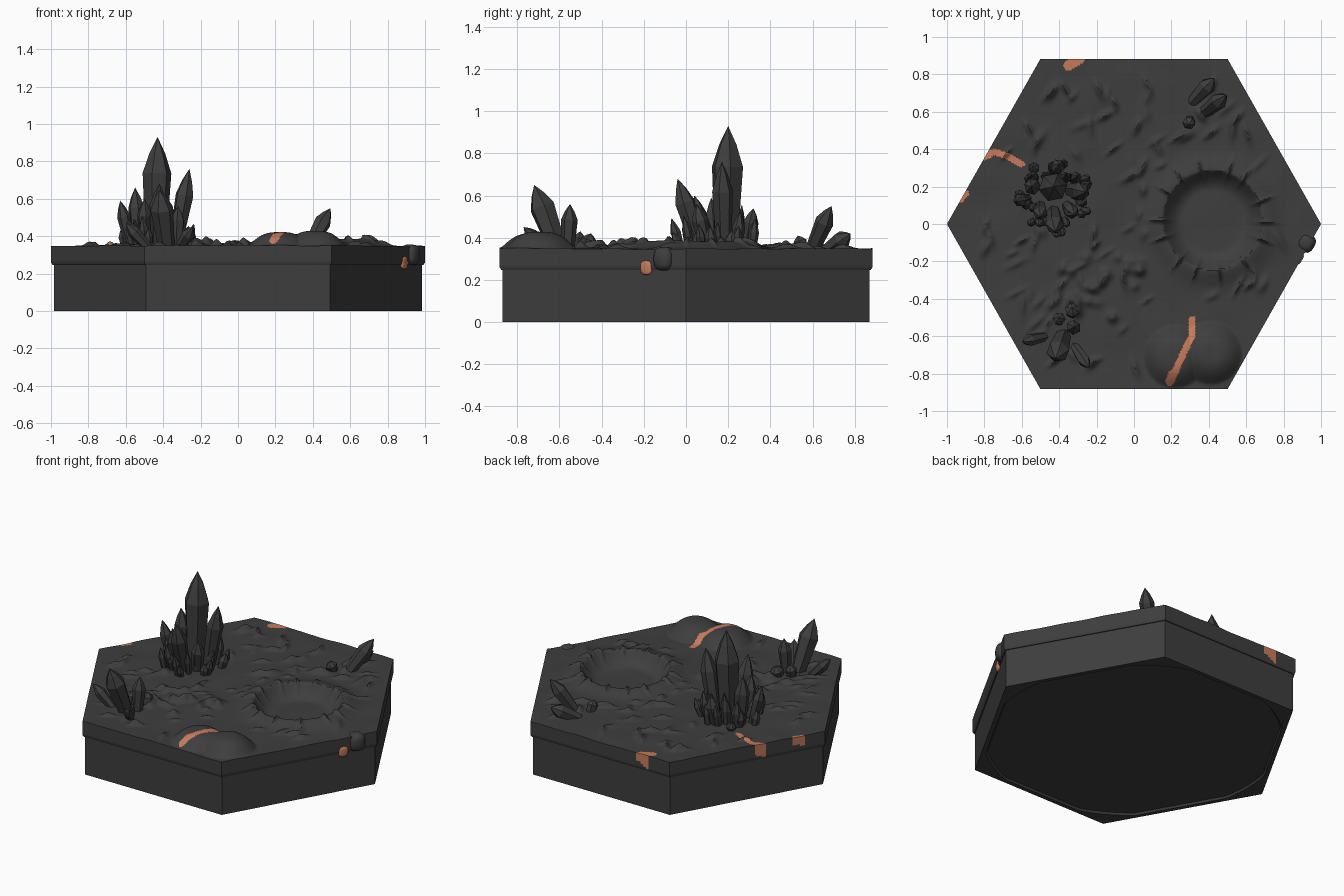
import bpy, bmesh, math, random
from mathutils import Vector, Matrix, noise

if "Cube" in bpy.data.objects:
    bpy.data.objects.remove(bpy.data.objects["Cube"])

random.seed(7)
YS = 1.02          # hexagon is slightly stretched along y


def material(name, col):
    m = bpy.data.materials.new(name)
    m.diffuse_color = (*col, 1)
    m.use_nodes = True
    m.node_tree.nodes["Principled BSDF"].inputs["Base Color"].default_value = m.diffuse_color
    return m


ROCK = material("dark rock", (0.048, 0.048, 0.048))
LAVA = material("orange lava", (0.58, 0.2, 0.105))


def make(name, verts, faces, mats, smooth=None):
    me = bpy.data.meshes.new(name)
    me.from_pydata(verts, [], faces)
    for m in mats:
        me.materials.append(m)
    ob = bpy.data.objects.new(name, me)
    bpy.context.collection.objects.link(ob)
    if smooth:
        bpy.ops.object.select_all(action='DESELECT')
        ob.select_set(True)
        bpy.context.view_layer.objects.active = ob
        bpy.ops.object.shade_smooth_by_angle(angle=math.radians(smooth))
    return ob


# ---- lower hexagonal body with a shallow rounded recess underneath
def hex_r(a, r):
    return r * math.cos(math.pi / 6) / math.cos(a % (math.pi / 3) - math.pi / 6)


M = 96
verts, faces = [], []
for z, r, cap in ((0.255, 0.985, 9), (0, 0.985, 9), (0, 0.955, 0.875), (0.012, 0.945, 0.865)):
    for i in range(M):
        a = 2 * math.pi * i / M + 1e-9
        q = min(hex_r(a, r), cap)
        verts.append((q * math.cos(a), q * math.sin(a) * YS, z))
for k in range(3):
    for i in range(M):
        j = (i + 1) % M
        faces.append((k * M + i, (k + 1) * M + i, (k + 1) * M + j, k * M + j))
faces += [tuple(range(M)), tuple(reversed(range(3 * M, 4 * M)))]
make("tile_body", verts, faces, [ROCK], 30)

# ---- terrain height: crater, mound, scattered ridges
CX, CY, CR = 0.42, 0.02, 0.265
bumps = []   # x, y, direction, length, width, height
for i in range(14):                                   # ridges across the crater rim
    a = 2 * math.pi * (i + random.uniform(-.25, .25)) / 14
    r = CR + 0.02
    bumps.append((CX + r * math.cos(a), CY + r * math.sin(a), a, 0.05, 0.009, 0.022))
while len(bumps) < 95:                                # loose shards
    x, y = random.uniform(-.8, .85), random.uniform(-.78, .78)
    if (abs(x) + abs(y) * 0.57 > 0.9 or math.hypot(x - CX, y - CY) < 0.37
            or math.hypot(x + .43, y - .16) < .2 or (x > .05 and y < -.5)):
        continue
    bumps.append((x, y, random.uniform(0.4, 2.2), random.uniform(.03, .06),
                  random.uniform(.012, .022), random.uniform(.012, .028)))
for i in range(22):                                   # round pebbles in the middle
    bumps.append((random.uniform(-.35, .05), random.uniform(-.5, -.15), 0,
                  random.uniform(.02, .035), .025, random.uniform(.015, .035)))


def lobe(x, y, cx, cy, r, h):
    d = min(1, math.hypot(x - cx, y - cy) / r)
    return h * (1 - d ** 3) ** 1.3


def height(x, y):
    z = 0.348 + 0.008 * noise.noise(Vector((x * 5, y * 5, 0)))
    d = math.hypot(x - CX, y - CY)
    if d < CR:                                        # bowl
        z += 0.035 - 0.085 * (1 - max(0, (d - .16) / (CR - .16)) ** 2)
    else:                                             # outer rim slope
        z += 0.035 * math.exp(-((d - CR) / 0.08) ** 2)
    z += max(lobe(x, y, .22, -.71, .17, .075), lobe(x, y, .41, -.69, .17, .08))
    for bx, by, a, l, w, h in bumps:
        dx, dy = x - bx, y - by
        if abs(dx) < .14 and abs(dy) < .14:
            c, s = math.cos(a), math.sin(a)
            u, v = (dx * c + dy * s) / l, (dy * c - dx * s) / w
            z += h * math.exp(-u * u - v * v)
    return z


# lava streaks: path points and half width
STREAKS = [
    ([(.312, -.51), (.31, -.6), (.25, -.72), (.2, -.84)], .018),
    ([(.21, -.80), (.19, -.84)], .024),
    ([(-.6, .32), (-.67, .36), (-.74, .385), (-.82, .375)], .017),
    ([(-.78, .375), (-.82, .36)], .025),
    ([(-.29, .885), (-.35, .85)], .028),
    ([(-.93, .13), (-.9, .165)], .018),
]


def in_lava(p):
    if p.z < 0.275 + 0.02 * math.sin(40 * p.x):
        return False
    q = Vector((p.x, p.y))
    for pts, w in STREAKS:
        for a, b in zip(pts, pts[1:]):
            a, b = Vector(a), Vector(b)
            t = max(0, min(1, (q - a).dot(b - a) / (b - a).length_squared))
            if (q - a.lerp(b, t)).length < w:
                return True
    return False


# ---- top slab: triangulated hexagon with walls
N, ROWS = 100, 8
corner = [Vector((math.cos(i * math.pi / 3), math.sin(i * math.pi / 3) * YS)) for i in range(6)]


def idx(k, i):
    return 0 if k == 0 else 1 + 3 * k * (k - 1) + i % (6 * k)


verts, faces = [(0, 0, height(0, 0))], []
for k in range(1, N + 1):
    for s in range(6):
        for j in range(k):
            p = corner[s].lerp(corner[(s + 1) % 6], j / k) * (k / N)
            verts.append((p.x, p.y, height(p.x, p.y)))
            a, b, c = idx(k, s * k + j), idx(k, s * k + j + 1), idx(k - 1, s * (k - 1) + j)
            faces.append((a, b, c))
            if j < k - 1:
                faces.append((c, b, idx(k - 1, s * (k - 1) + j + 1)))
rim = [idx(N, i) for i in range(6 * N)]
for row in range(1, ROWS + 1):
    new = []
    for i in range(6 * N):
        x, y, z = verts[idx(N, i)]
        f = 0.992 if row == ROWS else 1               # small bevel at the lower lip
        new.append(len(verts))
        verts.append((x * f, y * f, z + (0.247 - z) * row / ROWS))
    for i in range(6 * N):
        j = (i + 1) % (6 * N)
        faces.append((rim[i], new[i], new[j], rim[j]))
    rim = new
faces.append(tuple(reversed(rim)))
terrain = make("terrain_slab", verts, faces, [ROCK, LAVA], 40)
for f in terrain.data.polygons:
    f.material_index = int(in_lava(f.center))


# ---- crystals: six-sided, widening to a shoulder and then pointed
def crystal(name, base, tip, r, shoulder=0.68):
    a, b = Vector((*base, 0.325)), Vector(tip)
    rot = (b - a).to_track_quat('Z', 'Y').to_matrix()
    L, turn = (b - a).length, random.uniform(0, 1)
    v = []
    for t, s in ((0, .7), (shoulder, 1), (shoulder + (1 - shoulder) * .55, .55)):
        for i in range(6):
            g = turn + i * math.pi / 3
            v.append(a + rot @ Vector((r * s * math.cos(g), r * s * math.sin(g), t * L)))
    v.append(b)
    f = [tuple(reversed(range(6)))]
    for i in range(6):
        j = (i + 1) % 6
        f += [(i, j, 6 + j, 6 + i), (6 + i, 6 + j, 12 + j, 12 + i), (12 + i, 12 + j, 18)]
    make(name, v, f, [ROCK])


CLUSTERS = {
    "main_crystal": [
        ((-.44, .19), (-.43, .2, .93), .078), ((-.34, .18), (-.26, .17, .76), .05),
        ((-.43, .07), (-.42, -.04, .68), .05), ((-.53, .2), (-.55, .2, .66), .045),
        ((-.57, .14), (-.63, .12, .59), .036), ((-.5, .1), (-.5, .04, .6), .04),
        ((-.42, .28), (-.4, .32, .54), .04), ((-.36, .1), (-.32, .05, .56), .04)],
    "front_left_crystal": [
        ((-.38, -.6), (-.42, -.72, .65), .062), ((-.33, -.56), (-.32, -.55, .56), .04),
        ((-.47, -.6), (-.6, -.63, .47), .034), ((-.32, -.65), (-.24, -.77, .45), .034),
        ((-.33, -.48), (-.33, -.45, .42), .04), ((-.4, -.52), (-.4, -.5, .43), .035)],
    "back_right_crystal": [
        ((.37, .59), (.495, .69, .55), .045), ((.31, .65), (.43, .78, .42), .045),
        ((.3, .56), (.29, .53, .41), .035)],
}
for name, items in CLUSTERS.items():
    for i, (b, t, r) in enumerate(items):
        crystal(f"{name}_{i + 1}", b, t, r)
for i in range(30):                                   # small shards round the main cluster
    a = i * 2.4
    d = 0.1 + 0.07 * (i % 3) / 2
    o = d + random.uniform(.015, .05)
    crystal(f"small_shard_{i + 1}", (-.43 + d * math.cos(a), .15 + d * math.sin(a)),
            (-.43 + o * math.cos(a), .15 + o * math.sin(a),
             random.uniform(.46, .56) - .06 * (i % 3) / 2), random.uniform(.022, .032), .6)


# ---- rock lump on the right edge and the lava drip beside it
def blob(name, loc, scale, mat, turn):
    bm = bmesh.new()
    bmesh.ops.create_icosphere(bm, subdivisions=3, radius=1)
    for v in bm.verts:                                # squarer than a sphere
        v.co = Vector([math.copysign(abs(c) ** .7, c) * s for c, s in zip(v.co, scale)])
    bmesh.ops.transform(bm, matrix=Matrix.Translation(loc) @ Matrix.Rotation(turn, 4, 'Z'), verts=bm.verts)
    me = bpy.data.meshes.new(name)
    bm.to_mesh(me)
    bm.free()
    me.materials.append(mat)
    bpy.context.collection.objects.link(bpy.data.objects.new(name, me))
    me.shade_smooth()


blob("edge_rock", (.92, -.1, .3), (.048, .05, .056), ROCK, -math.pi / 6)
blob("lava_drip", (.888, -.188, .258), (.012, .03, .034), LAVA, -math.pi / 6)
